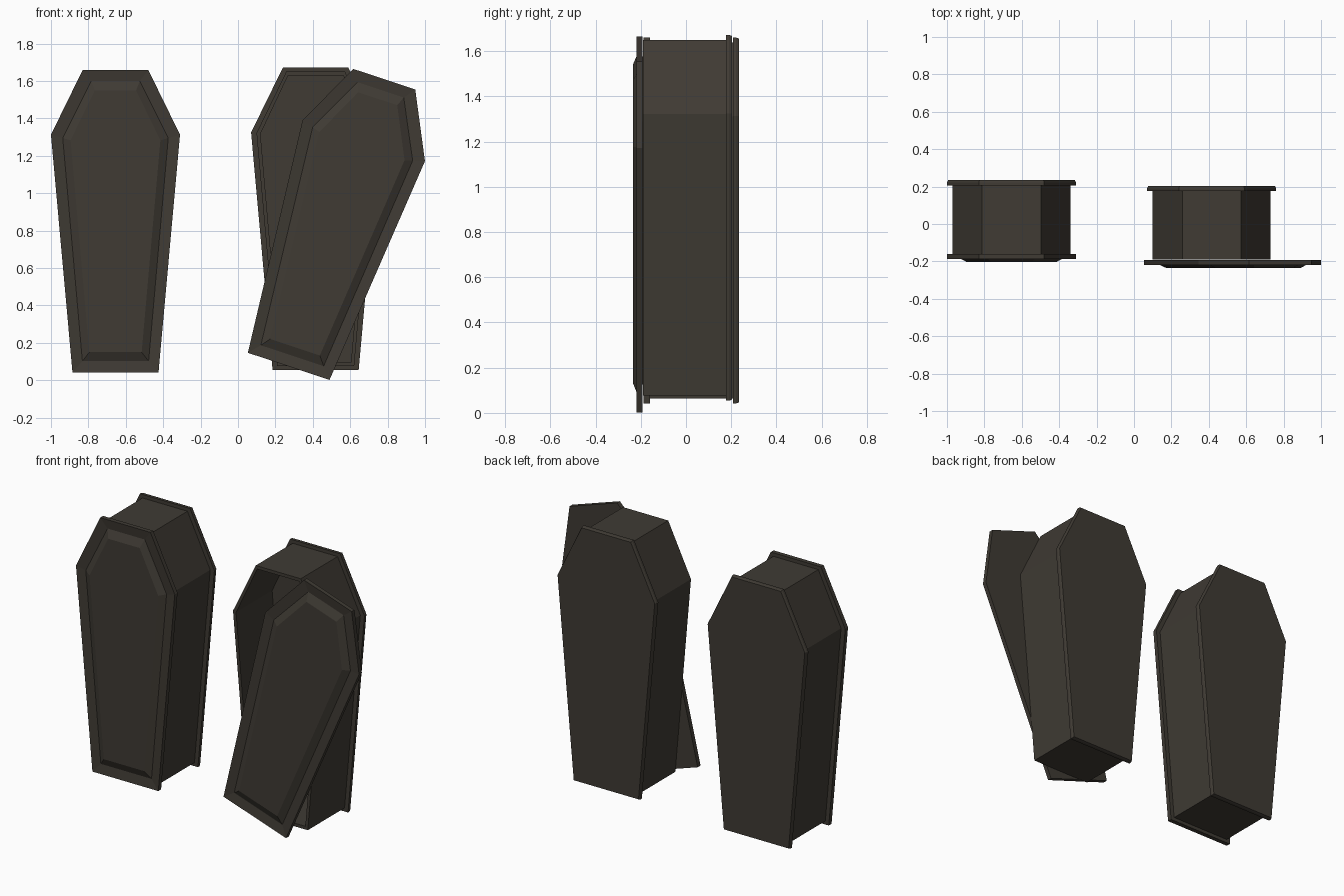
import bpy, bmesh, math

if "Cube" in bpy.data.objects:
    bpy.data.objects.remove(bpy.data.objects["Cube"])

wood = bpy.data.materials.new("dark brown wood")
wood.diffuse_color = (0.050, 0.043, 0.034, 1)
wood.use_nodes = True
wood.node_tree.nodes["Principled BSDF"].inputs["Base Color"].default_value = wood.diffuse_color

MID = 0.85  # height of the coffin centre


def outline(top, shoulder, bottom):
    """Six-sided coffin outline from (half width, z) pairs."""
    right = [bottom, shoulder, top]
    pts = [(w, z - MID) for w, z in right]
    return pts + [(-x, z) for x, z in reversed(pts)]


PLATE = outline((0.175, 1.66), (0.345, 1.313), (0.23, 0.042))
PLATE_BACK = outline((0.171, 1.655), (0.339, 1.312), (0.226, 0.047))
BODY = outline((0.157, 1.638), (0.316, 1.31), (0.206, 0.064))
INNER = outline((0.147, 1.618), (0.295, 1.305), (0.189, 0.084))
GROOVE = outline((0.13, 1.60), (0.282, 1.295), (0.177, 0.102))
PANEL = outline((0.11, 1.55), (0.24, 1.283), (0.14, 0.15))


def loft(name, rings, loc, lean=0):
    """Join outlines placed at successive y positions and cap both ends."""
    bm = bmesh.new()
    loops = [[bm.verts.new((x, y, z)) for x, z in pts] for y, pts in rings]
    for a, b in zip(loops, loops[1:]):
        for i in range(6):
            j = (i + 1) % 6
            bm.faces.new((a[i], a[j], b[j], b[i]))
    bm.faces.new(loops[0])
    bm.faces.new(loops[-1])
    bmesh.ops.recalc_face_normals(bm, faces=bm.faces)
    me = bpy.data.meshes.new(name)
    bm.to_mesh(me)
    bm.free()
    me.materials.append(wood)
    ob = bpy.data.objects.new(name, me)
    ob.location = loc
    ob.rotation_euler.y = lean
    bpy.context.collection.objects.link(ob)


def box(name, loc):
    # hollow body, open at the front
    loft(name + "_body", [(0.21, BODY), (-0.16, BODY), (-0.16, INNER), (0.20, INNER)], loc)
    # overhanging back plate
    loft(name + "_back_plate", [(0.207, PLATE), (0.222, PLATE), (0.235, PLATE_BACK)], loc)


def lid(name, loc, lean=0):
    # frame sloping into a groove, then a raised bevelled panel
    loft(name + "_lid", [(-0.16, PLATE), (-0.188, PLATE), (-0.18, GROOVE), (-0.203, PANEL)],
         loc, lean)


# closed coffin
box("closed_coffin", (-0.655, 0, MID))
lid("closed_coffin", (-0.655, 0, MID))

# open coffin with the lid leaning across it
box("open_coffin", (0.415, -0.031, MID + 0.012))
lid("open_coffin", (0.526, -0.032, 0.841), math.radians(18.4))
